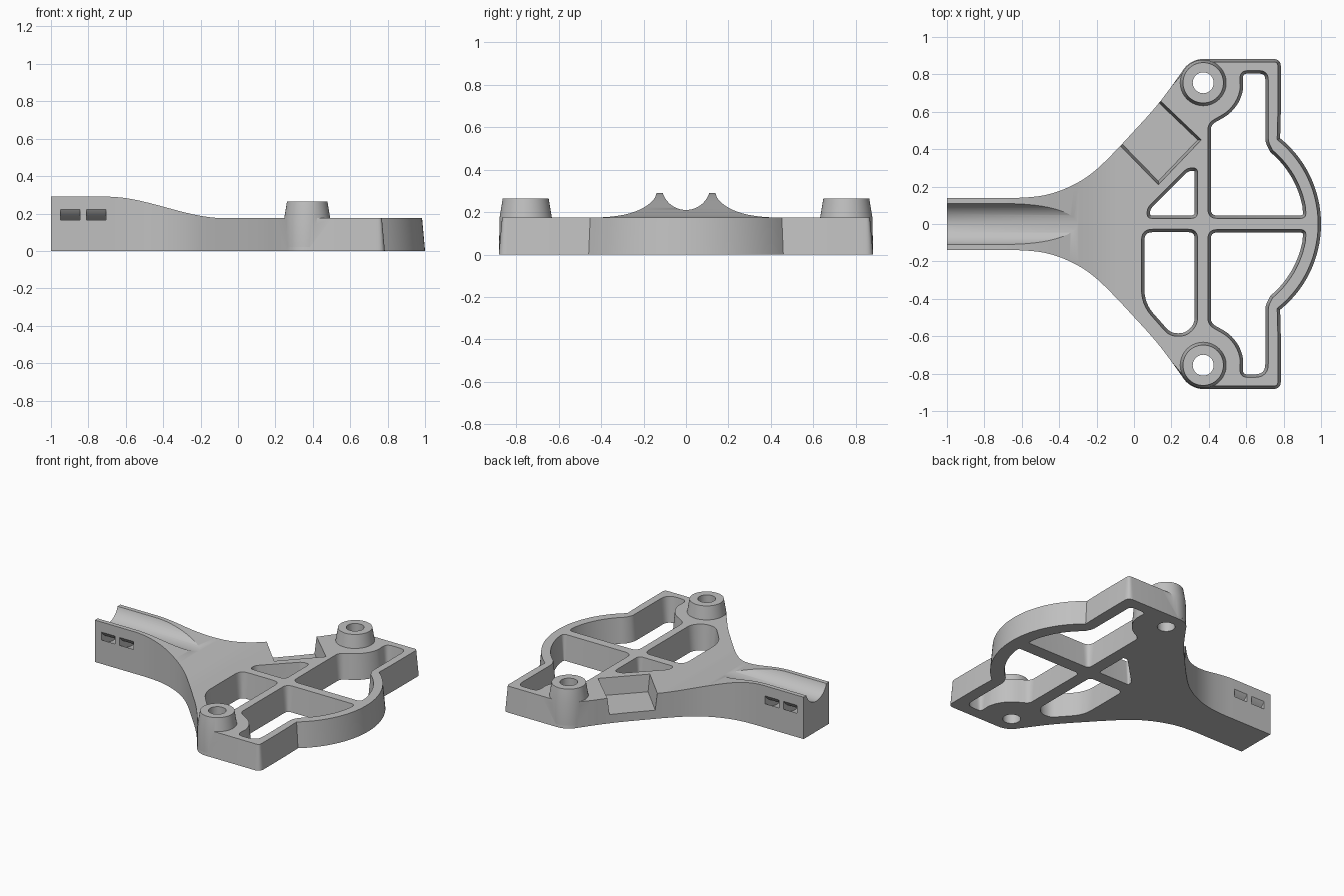
import bpy, bmesh, math
from mathutils import Vector, Matrix

cube = bpy.data.objects.get("Cube")
if cube:
    bpy.data.objects.remove(cube, do_unlink=True)

TOP = 0.175       # plate height
DRAFT = 0.09      # wall slope
BOSS = (0.37, 0.755)

grey = bpy.data.materials.new("light_grey")
grey.use_nodes = True
grey.diffuse_color = (0.53, 0.53, 0.53, 1)
grey.node_tree.nodes["Principled BSDF"].inputs["Base Color"].default_value = (0.53, 0.53, 0.53, 1)


def arc(cx, cy, r, a0, a1, n):
    angles = [math.radians(a0 + (a1 - a0) * i / n) for i in range(n + 1)]
    return [(cx + r * math.cos(a), cy + r * math.sin(a)) for a in angles]


def circle(cx, cy, r, n=48):
    return arc(cx, cy, r, 0, 360, n)[:-1]


def mirror(pts):
    return [(p[0], -p[1], *p[2:]) for p in pts]


def spline(pts, steps=3):
    """Smooth open curve through evenly spaced points."""
    v = [Vector(p) for p in (pts[0], *pts, pts[-1])]
    out = []
    for a, b, c, d in zip(v, v[1:], v[2:], v[3:]):
        for k in range(steps):
            t = k / steps
            out.append(tuple(b + (c - a) * t / 2 + (a * 2 - b * 5 + c * 4 - d) * t * t / 2
                             + (b * 3 - a - c * 3 + d) * t ** 3 / 2))
    return out + [tuple(v[-1])]


def rounded(pts, steps=6):
    """Round each corner given as (x, y, radius); plain (x, y) points stay."""
    out = []
    for i, p in enumerate(pts):
        c = Vector(p[:2])
        if len(p) < 3:
            out.append(tuple(c))
            continue
        a = Vector(pts[i - 1][:2]) - c
        b = Vector(pts[(i + 1) % len(pts)][:2]) - c
        d = min(p[2], a.length * 0.48, b.length * 0.48)
        a, b = c + a.normalized() * d, c + b.normalized() * d
        for k in range(steps + 1):
            t = k / steps
            out.append(tuple(a * (1 - t) ** 2 + c * 2 * t * (1 - t) + b * t * t))
    return out


def inset(pts, amount, weight):
    """Move a closed outline inwards along its mitred normals."""
    area = sum(pts[i - 1][0] * p[1] - p[0] * pts[i - 1][1] for i, p in enumerate(pts))
    sign = 1 if area > 0 else -1
    out = []
    for i, p in enumerate(pts):
        c = Vector(p)
        e1 = (c - Vector(pts[i - 1])).normalized()
        e2 = (Vector(pts[(i + 1) % len(pts)]) - c).normalized()
        n1, n2 = Vector((-e1.y, e1.x)), Vector((-e2.y, e2.x))
        m = (n1 + n2) / max(1 + n1.dot(n2), 0.3)
        out.append(c + m * sign * amount * weight(p[0]))
    return out


def finish(name, bm, matrix=Matrix()):
    bmesh.ops.recalc_face_normals(bm, faces=bm.faces)
    mesh = bpy.data.meshes.new(name)
    bm.to_mesh(mesh)
    bm.free()
    mesh.transform(matrix)
    mesh.materials.append(grey)
    obj = bpy.data.objects.new(name, mesh)
    bpy.context.collection.objects.link(obj)
    return obj


def walls(bm, low, high):
    for i in range(len(low)):
        bm.faces.new((low[i - 1], low[i], high[i], high[i - 1]))


def prism(name, pts, z0, z1, slope=0.0, matrix=Matrix()):
    """Closed outline, true to size at plate height, extruded with draft."""
    bm = bmesh.new()
    low, high = ([bm.verts.new((*p, z)) for p in inset(pts, slope * (z - TOP), lambda x: 1)]
                 for z in (z0, z1))
    bm.faces.new(low)
    bm.faces.new(high)
    walls(bm, low, high)
    return finish(name, bm, matrix)


def lathe(name, profile, matrix, n=64):
    """Spin a closed (radius, z) profile about z."""
    bm = bmesh.new()
    rings = [[bm.verts.new((x, y, z)) for x, y in circle(0, 0, r, n)] for r, z in profile]
    for i in range(len(rings)):
        walls(bm, rings[i - 1], rings[i])
    return finish(name, bm, matrix)


def combine(body, tool, operation):
    mod = body.modifiers.new(operation, 'BOOLEAN')
    mod.operation = operation
    mod.solver = 'EXACT'
    mod.object = tool
    bpy.context.view_layer.objects.active = body
    bpy.ops.object.modifier_apply(modifier=mod.name)
    bpy.data.objects.remove(tool, do_unlink=True)


def height(x):
    """Raised arm easing down to the flat plate."""
    t = min(max((x + .7) / .63, 0), 1)
    return .29 - (.29 - TOP) * t * t * (3 - 2 * t)


# Outline of the bracket: arm, flare, boss corner, square lug, round nose
half = [(-1, .14)]
half += spline([(-.7, .14), (-.62, .14), (-.53, .146), (-.46, .158), (-.39, .18), (-.32, .211),
                (-.25, .253), (-.18, .31), (-.09, .4), (0, .497), (.07, .573), (.14, .655), (.2, .735)])
half += arc(*BOSS, .127, 150, 90, 8)
half += rounded([(.5, .882), (.785, .882, .04), (.785, .6)])
half += arc(.41, 0, .59, 51, 0, 20)
outline = half + mirror(half[:-1])[::-1]

# Body with strips over the arm and one flat face over the plate
bm = bmesh.new()
top = inset(outline, DRAFT * TOP, lambda x: min(max((x - .2) / .12, 0), 1))
low = [bm.verts.new((*p, 0)) for p in outline]
high = [bm.verts.new((*p, height(p[0]))) for p in top]
walls(bm, low, high)
bm.faces.new(low)
flat = next(i for i, p in enumerate(half) if height(p[0]) < TOP + 1e-6)
for i in range(flat):
    bm.faces.new((high[i], high[i + 1], high[-2 - i], high[-1 - i]))
bm.faces.new(high[flat:len(high) - flat])
body = finish("bracket_body", bm)

# Tapered bosses
for side in (1, -1):
    place = Matrix.Translation((BOSS[0], side * BOSS[1], 0))
    boss = lathe("boss", [(.04, .02), (.126, .02), (.123, TOP), (.108, .265), (.04, .265)], place)
    combine(body, boss, 'UNION')

# Lightening windows
nose = [(.395, .03, .05), (.922, .03, .04)] + arc(.41, 0, .515, 11, 50, 14)
nose += [(.718, .44, .02), (.718, .82, .05), (.565, .82, .05)]
nose += arc(*BOSS, .2, -8, -62, 10) + [(.395, .54, .07)]
nose_low = [(x, y, .085) if r and y > .8 else (x, y, *r) for x, y, *r in nose]
triangle = [(.34, .03, .035), (.34, .3, .05), (.285, .3, .04), (.07, .085, .04), (.07, .03, .04)]
side_window = [(.04, -.028, .06), (.34, -.028, .05), (.34, -.54, .07), (.28, -.6, .06),
               (.19, -.6, .06), (.04, -.43, .08)]
for pts in (nose, mirror(nose_low), triangle, side_window):
    combine(body, prism("window_cutter", rounded(pts), -.02, .22, -DRAFT), 'DIFFERENCE')

# Screw holes through the bosses
for side in (1, -1):
    combine(body, prism("hole_cutter", circle(BOSS[0], side * BOSS[1], .056), -.1, .4), 'DIFFERENCE')

# Angled pocket open to the flank
pocket = [(-.28, .63), (.13, .21), (.36, .45), (-.08, .87)]
combine(body, prism("pocket_cutter", pocket, .06, .4, -.12), 'DIFFERENCE')

# Round channel along the arm and the curved strap slots beneath it
lay = Matrix.Rotation(math.pi / 2, 4, 'Y')
combine(body, prism("channel_cutter", circle(-.325, 0, .115, 64), -1.2, 0, matrix=lay), 'DIFFERENCE')
for x0, x1 in ((-.95, -.845), (-.81, -.705)):
    ring = [(.175, x0), (.212, x0), (.212, x1), (.175, x1)]
    combine(body, lathe("slot_cutter", ring, Matrix.Translation((0, 0, .325)) @ lay), 'DIFFERENCE')

bpy.ops.object.select_all(action='DESELECT')
body.select_set(True)
bpy.context.view_layer.objects.active = body
bpy.ops.object.shade_smooth_by_angle(angle=math.radians(25))
